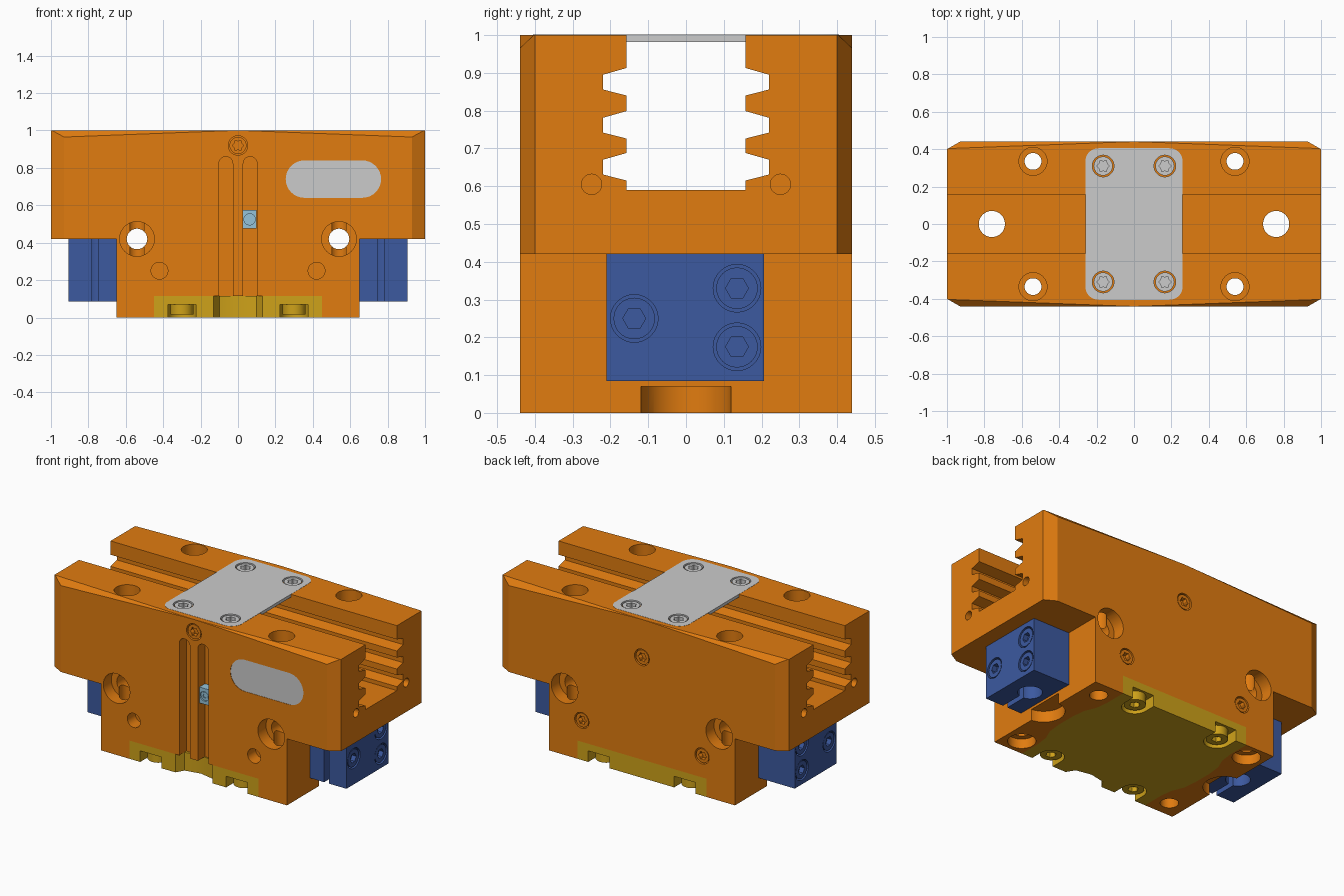
import bpy, bmesh
from math import sin, cos, pi, radians
from mathutils import Vector

if "Cube" in bpy.data.objects:
    bpy.data.objects.remove(bpy.data.objects["Cube"])


def material(name, rgb):
    m = bpy.data.materials.new(name)
    m.diffuse_color = (*rgb, 1)
    m.use_nodes = True
    m.node_tree.nodes["Principled BSDF"].inputs["Base Color"].default_value = m.diffuse_color
    return m


ORANGE = material("orange", (0.75, 0.2, 0.005))
BLUE = material("blue", (0.045, 0.1, 0.35))
YELLOW = material("yellow", (0.62, 0.36, 0.01))
PALE = material("pale_blue", (0.3, 0.55, 0.7))


def prism(name, pts, axis, lo, hi, mat=None):
    """Extrude a 2D outline along an axis: x -> (y,z), y -> (x,z), z -> (x,y)."""
    def place(p, t):
        q = list(p)
        q.insert("xyz".index(axis), t)
        return q
    bm = bmesh.new()
    a = [bm.verts.new(place(p, lo)) for p in pts]
    b = [bm.verts.new(place(p, hi)) for p in pts]
    bm.faces.new(a)
    bm.faces.new(b)
    n = len(pts)
    for i in range(n):
        bm.faces.new((a[i], a[(i + 1) % n], b[(i + 1) % n], b[i]))
    bmesh.ops.recalc_face_normals(bm, faces=bm.faces)
    me = bpy.data.meshes.new(name)
    bm.to_mesh(me)
    bm.free()
    ob = bpy.data.objects.new(name, me)
    bpy.context.collection.objects.link(ob)
    if mat:
        me.materials.append(mat)
    return ob


def ring(u, v, r, n=32, r2=None):
    return [(u + (r2 if r2 and i % 2 else r) * cos(2 * pi * i / n),
             v + (r2 if r2 and i % 2 else r) * sin(2 * pi * i / n)) for i in range(n)]


def rect(u0, u1, v0, v1):
    return [(u0, v0), (u1, v0), (u1, v1), (u0, v1)]


def rounded(u0, u1, v0, v1, r, n=8):
    out = []
    for k, (u, v) in enumerate([(u1 - r, v1 - r), (u0 + r, v1 - r), (u0 + r, v0 + r), (u1 - r, v0 + r)]):
        out += [(u + r * cos(pi / 2 * (k + i / n)), v + r * sin(pi / 2 * (k + i / n))) for i in range(n + 1)]
    return [p for i, p in enumerate(out) if (Vector(p) - Vector(out[i - 1])).length > 1e-5]


def cut(target, pts, axis, lo, hi):
    c = prism("cutter", pts, axis, lo, hi)
    c.hide_render = True
    m = target.modifiers.new("cut", 'BOOLEAN')
    m.operation, m.solver, m.object = 'DIFFERENCE', 'EXACT', c
    bpy.context.view_layer.objects.active = target
    bpy.ops.object.modifier_apply(modifier=m.name)
    bpy.data.objects.remove(c)


def screw(name, hosts, axis, d, u, v, level, r, mat, hexed=False, depth=0.05):
    """Counterbore the hosts and set a socket screw head into the hole."""
    back, top = level - d * depth, level - d * 0.004
    for h in hosts:
        cut(h, ring(u, v, r), axis, back, level + d * 0.03)
    head = prism(name, ring(u, v, r * 0.87), axis, back - d * 0.005, top, mat)
    socket = ring(u, v, r * 0.48, 6) if hexed else ring(u, v, r * 0.58, 12, r * 0.42)
    cut(head, socket, axis, top - d * 0.03, top + d * 0.03)


# Main body: T-shaped block
body = prism("body", [(-1, .42), (-.65, .42), (-.65, 0), (.65, 0), (.65, .42), (1, .42), (1, 1), (-1, 1)],
             'y', -.44, .44, ORANGE)

# Vertical end chamfers and the tapering chamfers of the top edges
bm = bmesh.new()
bm.from_mesh(body.data)
for sx in (-1, 1):
    for sy in (-1, 1):
        corner = [(.93, .44, 0), (1, .4, 0), (1, .4, 1)]
        taper = [(.2, .44, .993), (.93, .44, .965), (.95, .405, 1)]
        for tri in (corner, taper):
            p, q, s = [Vector((x * sx, y * sy, z)) for x, y, z in tri]
            no = (q - p).cross(s - p).normalized()
            if no.dot(Vector((0, 0, .5)) - p) > 0:
                no = -no
            res = bmesh.ops.bisect_plane(bm, geom=bm.verts[:] + bm.edges[:] + bm.faces[:],
                                         plane_co=p, plane_no=no, clear_outer=True)
            bmesh.ops.holes_fill(bm, edges=[e for e in bm.edges if e.is_boundary], sides=0)
bmesh.ops.recalc_face_normals(bm, faces=bm.faces)
bm.to_mesh(body.data)
bm.free()

# Toothed guide channel along the top
side = [(.157, .59), (.157, .615)]
for z in (.615, .726, .84):
    side += [(.157, z), (.22, z + .016), (.22, z + .055), (.157, z + .073)]
side = [p for i, p in enumerate(side) if i != 2] + [(.157, 1.1)]
cut(body, side + [(-y, z) for y, z in reversed(side)], 'x', -1.1, 1.1)

# Mounting holes
for sx in (-1, 1):
    cut(body, ring(sx * .76, 0, .07), 'z', .3, .7)
    cut(body, ring(sx * .54, .42, .055), 'y', -.5, .5)
    for sy in (-1, 1):
        cut(body, ring(sx * .54, .42, .093), 'y', sy * .36, sy * .5)
        cut(body, ring(sx * .54, sy * .335, .045), 'z', -.1, 1.1)
        cut(body, ring(sx * .54, sy * .335, .075), 'z', .9, 1.1)
        cut(body, ring(sx * .54, sy * .335, .08 if sx * sy < 0 else .052), 'z', -.1, .06)
        cut(body, ring(sy * .25, .605, .027, 20), 'x', sx * .9, sx * 1.1)
    cut(body, ring(sx * .42, .25, .045), 'y', -.5, -.36)
    cut(body, ring(sx * .66, 0, .12), 'z', -.1, .07)

# Sensor grooves, sensor and front window
for x in (-.065, .065):
    cut(body, rounded(x - .037, x + .037, .0, .86, .036), 'y', -.5, -.37)
sensor = prism("sensor", rect(.027, .1, .475, .575), 'y', -.425, -.365, PALE)
cut(sensor, ring(.062, .525, .03, 20), 'y', -.45, -.415)
sensor_screw = prism("sensor_screw", ring(.062, .525, .024, 20), 'y', -.42, -.4, PALE)
cut(sensor_screw, ring(.062, .525, .013, 6), 'y', -.43, -.41)
window = rounded(.255, .765, .64, .84, .0999)
cut(body, window, 'y', -.5, -.42)
prism("front_window", window, 'y', -.438, -.415)

# Screws on the front and back faces
screw("front_screw", [body], 'y', -1, 0, .92, -.44, .052, ORANGE)
screw("back_screw", [body], 'y', 1, 0, .76, .44, .052, ORANGE)
for sx in (-1, 1):
    screw("back_plug", [body], 'y', 1, sx * .42, .25, .44, .05, ORANGE)

# Top cover plate
outline = rounded(-.26, .26, -.405, .405, .07)
cut(body, outline, 'z', .982, 1.1)
cover = prism("cover_plate", outline, 'z', .982, 1.001)
for sx in (-1, 1):
    for sy in (-1, 1):
        screw("cover_screw", [body, cover], 'z', 1, sx * .165, sy * .31, 1.001, .058, None)

# Bottom plate, recessed into the body, with open screw slots
half = [(.13, -.44), (.45, -.44), (.45, -.3), (.46, -.22), (.49, -.15), (.5, -.06),
        (.5, .06), (.49, .15), (.46, .22), (.45, .3), (.45, .44)]
pocket = half[1:]
cut(body, [(x, y * 1.2 if abs(y) > .4 else y) for x, y in pocket + [(-x, y) for x, y in reversed(pocket)]],
    'z', -.1, .115)
notch = [(-.1, -.39), (0, -.37), (.1, -.39)]
plate = prism("bottom_plate", notch + half + [(-x, y) for x, y in reversed(half)], 'z', 0, .115, YELLOW)
for sx in (-1, 1):
    for sy in (-1, 1):
        u, v = sx * .3, sy * .365
        slot = [(u + .075 * cos(pi * i / 12), v - sy * .075 * sin(pi * i / 12)) for i in range(13)]
        cut(plate, slot + [(u - .075, sy * .5), (u + .075, sy * .5)], 'z', -.1, .07)
        head = prism("plate_screw", ring(u, v, .062), 'z', .015, .08, YELLOW)
        cut(head, ring(u, v, .03, 6), 'z', -.02, .045)

# Blue clamp blocks at both ends
for sx in (-1, 1):
    lo, hi = sorted((sx * .65, sx * .905))
    block = prism("clamp_block", rect(lo, hi, .085, .42), 'y', -.21, .207, BLUE)
    cut(block, ring(sx * .76, 0, .07), 'z', 0, .5)
    cut(block, rect(sx * .765 - .016, sx * .765 + .016, -.3, 0), 'z', 0, .5)
    for y, z in ((-.137, .25), (.135, .33), (.135, .175)):
        screw("clamp_screw", [block], 'x', sx, y, z, sx * .905, .063, BLUE, True)

# Smooth round walls, keep edges sharp
bpy.ops.object.select_all(action='DESELECT')
for ob in bpy.context.scene.objects:
    ob.select_set(True)
bpy.context.view_layer.objects.active = body
bpy.ops.object.shade_smooth_by_angle(angle=radians(25))
